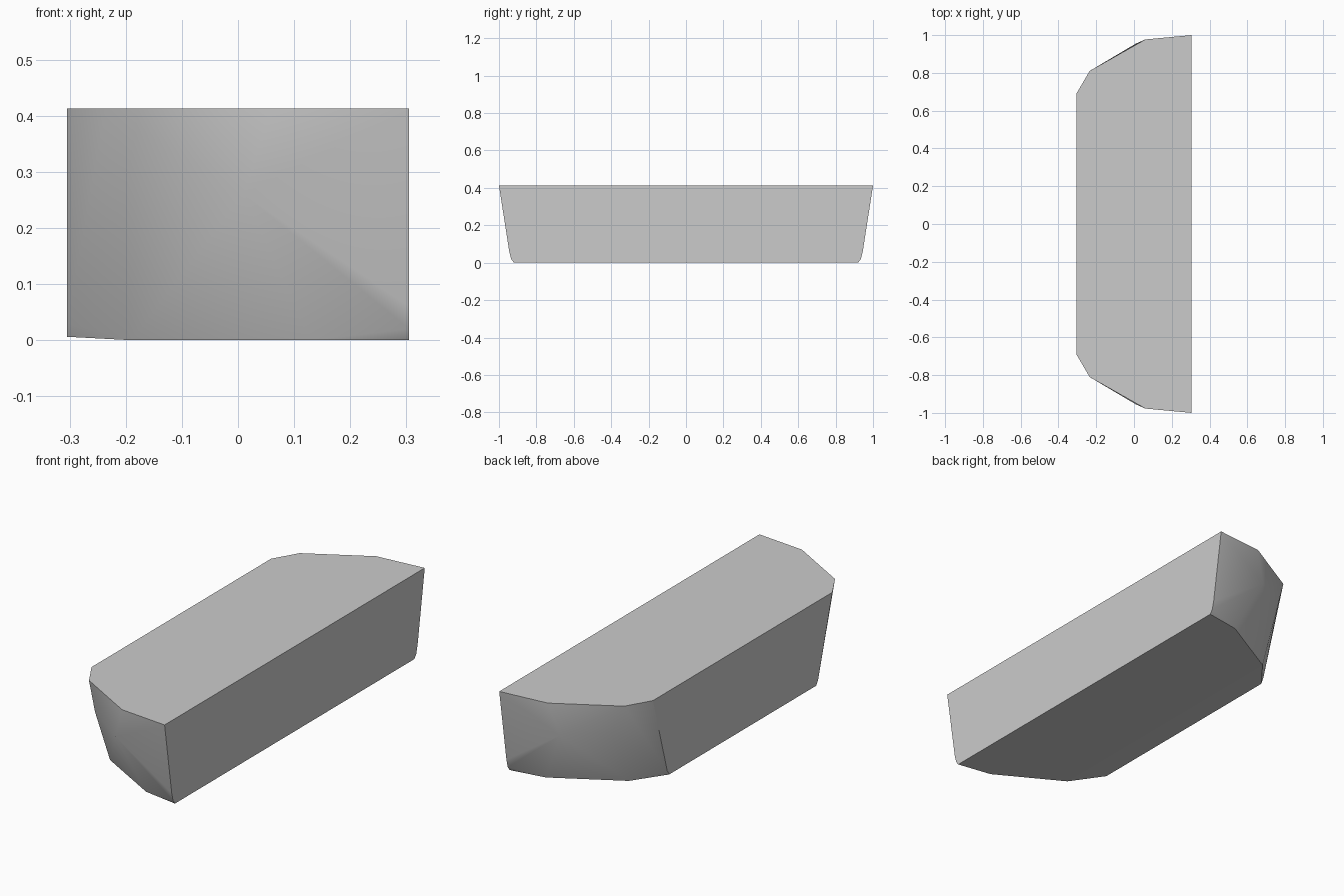
import bpy, bmesh, math

cube = bpy.data.objects.get("Cube")
if cube:
    bpy.data.objects.remove(cube, do_unlink=True)

# Grey material
grey = bpy.data.materials.new("plain grey")
grey.use_nodes = True
colour = (0.6, 0.6, 0.6, 1)
grey.diffuse_color = colour
grey.node_tree.nodes["Principled BSDF"].inputs["Base Color"].default_value = colour

# Corners of one end cap, mirrored along y for the other
TOP = 0.413
end_cap = [
    # top rim
    (0.305, 1.0, TOP), (0.06, 0.977, TOP), (-0.235, 0.81, TOP), (-0.305, 0.69, TOP),
    # brow above the undercut
    (0.01, 0.955, 0.26), (-0.185, 0.835, 0.283),
    # rounded lower edge
    (0.305, 0.945, 0.06), (0.305, 0.935, 0.02), (-0.305, 0.58, 0.03),
    # base rim
    (0.305, 0.92, 0), (0.13, 0.892, 0), (-0.19, 0.712, 0), (-0.305, 0.565, 0.006),
]

# Tapered block wrapped around both caps
bm = bmesh.new()
for x, y, z in end_cap:
    for side in (-1, 1):
        bm.verts.new((x, side * y, z))
bmesh.ops.convex_hull(bm, input=bm.verts[:])
bmesh.ops.dissolve_limit(bm, angle_limit=math.radians(0.5),
                         verts=bm.verts[:], edges=bm.edges[:])
bmesh.ops.recalc_face_normals(bm, faces=bm.faces[:])


# Caps are smooth; long sides, top and base stay flat with sharp borders
def is_cap(face):
    return abs(face.normal.y) > 0.1


for face in bm.faces:
    face.smooth = is_cap(face)
for edge in bm.edges:
    edge.smooth = all(is_cap(f) for f in edge.link_faces)

mesh = bpy.data.meshes.new("tapered_block")
bm.to_mesh(mesh)
bm.free()
mesh.materials.append(grey)
block = bpy.data.objects.new("tapered_block", mesh)
bpy.context.collection.objects.link(block)
